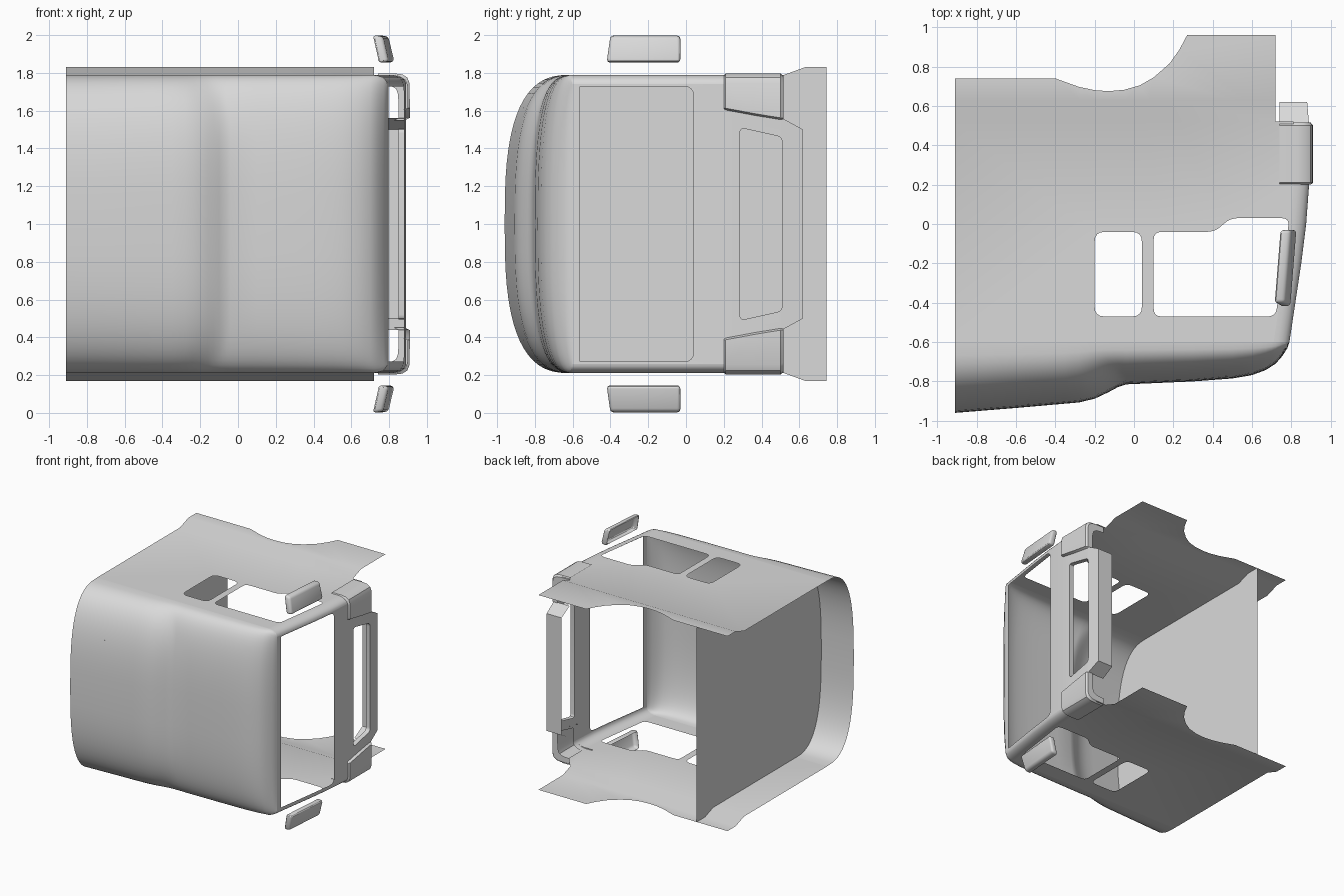
import bpy, bmesh, math
from mathutils import Vector, Matrix

if "Cube" in bpy.data.objects:
    bpy.data.objects.remove(bpy.data.objects["Cube"])

GREY = bpy.data.materials.new("light_grey")
GREY.diffuse_color = (0.7, 0.7, 0.7, 1)
GREY.use_nodes = True
GREY.node_tree.nodes["Principled BSDF"].inputs["Base Color"].default_value = GREY.diffuse_color


def lerp_table(t, x):
    """Piecewise linear lookup."""
    if x <= t[0][0]:
        return t[0][1]
    for (a, va), (b, vb) in zip(t, t[1:]):
        if x <= b:
            return va + (vb - va) * (x - a) / (b - a)
    return t[-1][1]


def add(name, bm):
    bmesh.ops.remove_doubles(bm, verts=bm.verts[:], dist=0.0005)
    me = bpy.data.meshes.new(name)
    bm.to_mesh(me)
    bm.free()
    me.materials.append(GREY)
    bpy.context.collection.objects.link(bpy.data.objects.new(name, me))


def add_pair(name, bm):
    """Add the part and its mirror image about z = 1."""
    other = bm.copy()
    bmesh.ops.transform(other, verts=other.verts[:],
                        matrix=Matrix.Translation((0, 0, 2)) @ Matrix.Diagonal((1, 1, -1, 1)))
    bmesh.ops.reverse_faces(other, faces=other.faces[:])
    add("left_" + name, bm)
    add("right_" + name, other)


def loft(rows):
    bm = bmesh.new()
    g = [[bm.verts.new(p) for p in r] for r in rows]
    for a, b in zip(g, g[1:]):
        for i in range(len(a) - 1):
            bm.faces.new((a[i], a[i + 1], b[i + 1], b[i]))
    return bm


def fillet(pts, r, n=4):
    """Round the corners of a 2D polygon."""
    out = []
    for i, p in enumerate(pts):
        p, a, b = Vector(p), Vector(pts[i - 1]), Vector(pts[(i + 1) % len(pts)])
        s, e = p + (a - p).normalized() * r, p + (b - p).normalized() * r
        for k in range(n + 1):
            t = k / n
            out.append(tuple(s * (1 - t) ** 2 + p * 2 * t * (1 - t) + e * t * t))
    return out


def sheet(loops, bends, place):
    """Flat sheet with holes, cut at the bend lines (constant y) and placed in 3D."""
    bm = bmesh.new()
    for loop in loops:
        vs = [bm.verts.new((p[0], p[1], 0)) for p in loop]
        for i in range(len(vs)):
            bm.edges.new((vs[i - 1], vs[i]))
    bmesh.ops.triangle_fill(bm, use_beauty=True, use_dissolve=False,
                            edges=bm.edges[:], normal=(0, 0, 1))
    for axis_dir, value in bends:
        bmesh.ops.bisect_plane(bm, geom=bm.verts[:] + bm.edges[:] + bm.faces[:],
                               plane_co=Vector(axis_dir) * value, plane_no=axis_dir)
    for v in bm.verts:
        v.co = place(v.co.x, v.co.y)
    return bm


# x of the raked front at each y, and roof height above the shoulder at each x
FRONT = [(-0.6, 0.79), (-0.2, 0.85), (0, 0.875), (0.2, 0.89), (0.5, 0.89), (0.62, 0.88)]
ROOF = [(-0.91, 0.36), (-0.6, 0.335), (-0.28, 0.307), (-0.2, 0.288), (-0.13, 0.255),
        (-0.08, 0.228), (-0.04, 0.215), (0.3, 0.2), (0.5, 0.185), (0.6, 0.168),
        (0.67, 0.142), (0.72, 0.11), (0.755, 0.07), (0.78, 0.03), (0.79, 0)]


def front_x(y):
    return lerp_table(FRONT, y)


def roof_section(x, n=32):
    k = max(0, min(1, (x - 0.71) / 0.08))
    w = 0.74 + 0.05 * math.sqrt(1 - k * k)
    row = []
    for i in range(n + 1):
        a = math.pi * i / n
        c, s = math.cos(a), max(0.0, math.sin(a))
        u = math.copysign(abs(c) ** (2 / 2.8), c)
        h = lerp_table(ROOF, x + (0.12 * abs(u) ** 6 if x < -0.04 else 0) * min(1, (x + 0.91) / 0.3))
        row.append((x, -0.6 - h * s ** (2 / 2.8), 1 + w * u))
    return row


# roof with raised rear fairing
stations = [-0.91, -0.75, -0.6, -0.45, -0.35, -0.28, -0.24, -0.2, -0.16, -0.13, -0.1, -0.08,
            -0.06, -0.04, 0.1, 0.3, 0.4, 0.5, 0.55, 0.6, 0.64, 0.67, 0.7, 0.72, 0.74, 0.755,
            0.77, 0.78, 0.786, 0.79]
add("roof", loft([roof_section(x) for x in stations]))

# side panels with two windows, flared skirt and wheel arch
outline = [(-0.91, -0.6), (0.71, -0.6), (0.77, -0.2), (0.795, 0), (0.81, 0.2), (0.81, 0.52),
           (0.72, 0.52), (0.72, 0.96), (0.27, 0.96), (0.23, 0.885), (0.18, 0.815), (0.1, 0.745),
           (0.03, 0.705), (-0.05, 0.682), (-0.13, 0.675), (-0.2, 0.68), (-0.28, 0.697),
           (-0.4, 0.74), (-0.91, 0.74)]
rear_window = fillet([(-0.2, -0.47), (0.04, -0.47), (0.04, -0.04), (-0.2, -0.04)], 0.05)
door_window = fillet([(0.1, -0.47), (0.72, -0.47), (0.79, 0.03), (0.49, 0.03), (0.41, -0.04),
                      (0.1, -0.04)], 0.04)


def side_place(x, y):
    return (x, y, 1.79 + 0.04 * max(0, min(1, (y - 0.52) / 0.11)))


add_pair("side_panel", sheet([outline, rear_window, door_window],
                             [((0, 1, 0), 0.52), ((0, 1, 0), 0.63)], side_place))

# rounded front pillars
rows = []
for y in (-0.6, -0.4, -0.2, 0, 0.1, 0.2, 0.25):
    rows.append([(front_x(y) - 0.08 + 0.08 * math.sin(a), y, 1.74 + 0.05 * math.cos(a))
                 for a in [math.pi / 2 * i / 6 for i in range(7)]])
add_pair("pillar", loft(rows))


# front panel with windscreen and grille openings, drawn as (z, y)
def symmetric(half):
    return half + [(2 - z, y) for z, y in reversed(half)]


front_outline = symmetric([(1.74, -0.6), (1.74, 0.25), (1.62, 0.25), (1.56, 0.51), (1.5, 0.62)])
screen = [(1.728, -0.56)] + [p for p in fillet([(1.728, -0.56), (1.728, 0.04), (0.272, 0.04),
                                               (0.272, -0.56)], 0.05)[5:15]] + [(0.272, -0.56)]
grille = fillet(symmetric([(1.51, 0.285), (1.46, 0.51)]), 0.03)
add("front_panel", sheet([front_outline, screen, grille],
                         [((0, 1, 0), y) for y in (-0.2, 0, 0.2, 0.5)],
                         lambda z, y: (front_x(y), y, z)))

# grille surround: deep ledge around the lower edge and a rim in the opening
edge = symmetric([(1.56, 0.51), (1.5, 0.62)])
add("grille_ledge", loft([[(front_x(y), y, z) for z, y in edge],
                          [(0.74, y, z) for z, y in edge]]))
ring = grille + grille[:1]
add("grille_rim", loft([[(front_x(y), y, z) for z, y in ring],
                        [(0.85, y, z) for z, y in ring]]))

# wrap-around bumper corners
section = [(0.74, 1.797), (0.83, 1.797), (0.87, 1.792), (0.897, 1.775), (0.908, 1.745)]
rows = []
for y, grow, inner in ((0.2, -0.012, 1.615), (0.21, 0, 1.613), (0.36, 0, 1.585),
                       (0.5, 0, 1.562), (0.515, -0.012, 1.56), (0.515, -0.06, 1.56)):
    rows.append([(x + (grow if x > 0.8 else 0), y, z + grow) for x, z in section]
                + [(0.91 + grow, y, inner), (0.885 + min(grow, 0), y, inner - 0.012)])
add_pair("bumper_corner", loft(rows))

# rear bulkhead inside the shell
arch = [(y, z) for x, y, z in roof_section(-0.62)]
half = [(0.745, 1.83), (0.63, 1.83), (0.52, 1.79)]
wall = half + arch + [(y, 2 - z) for y, z in reversed(half)]
bm = bmesh.new()
bm.faces.new([bm.verts.new((-0.62, y, z)) for y, z in wall])
add("rear_wall", bm)

# door mirror housings, open at the rear
bm = bmesh.new()
bmesh.ops.create_cube(bm, size=1)
bmesh.ops.scale(bm, vec=(0.055, 0.39, 0.147), verts=bm.verts[:])
for v in bm.verts:
    if v.co.x > 0:
        v.co.z *= 0.92
    if v.co.z > 0 and v.co.y < 0:
        v.co.y += 0.02
bmesh.ops.bevel(bm, geom=bm.edges[:], offset=0.018, segments=3, profile=0.5, affect='EDGES')
bm.normal_update()
bmesh.ops.delete(bm, geom=[f for f in bm.faces if f.normal.x < -0.95], context='FACES')
for v in bm.verts:
    v.co.x += 0.08 * v.co.y - 0.24 * v.co.z
bmesh.ops.translate(bm, vec=(0.77, -0.225, 1.926), verts=bm.verts[:])
add_pair("mirror_housing", bm)

# smooth shading with sharp creases kept
bpy.ops.object.select_all(action='SELECT')
bpy.context.view_layer.objects.active = bpy.context.scene.objects[0]
bpy.ops.object.shade_smooth_by_angle(angle=math.radians(30))
